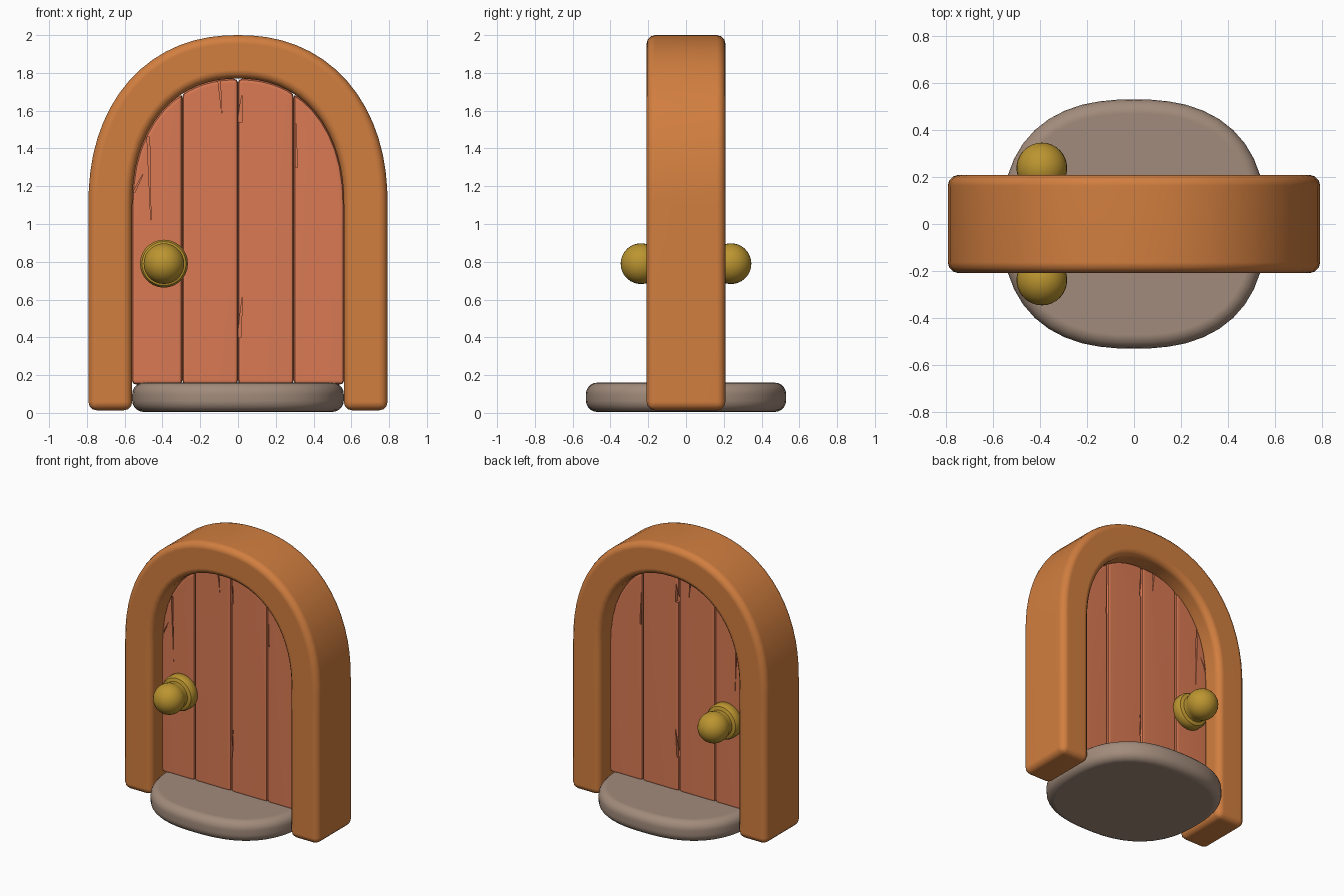
import bpy
import bmesh
from math import sin, cos, pi, radians

if "Cube" in bpy.data.objects:
    bpy.data.objects.remove(bpy.data.objects["Cube"], do_unlink=True)


def material(name, rgb):
    m = bpy.data.materials.new(name)
    m.use_nodes = True
    m.diffuse_color = (*rgb, 1)
    m.node_tree.nodes["Principled BSDF"].inputs["Base Color"].default_value = (*rgb, 1)
    return m


ORANGE_WOOD = material("orange wood", (0.64, 0.21, 0.05))
RED_WOOD = material("red wood", (0.7, 0.195, 0.088))
STONE = material("grey brown stone", (0.36, 0.26, 0.2))
BRASS = material("brass", (0.5, 0.3, 0.03))

SPRING = 1.1          # height where the arch begins
DOOR_W, DOOR_H = 0.562, 0.67
DOOR_Y = 0.088        # half thickness of the door
FULLNESS = 2.2        # roundness of the arch shoulders


def smooth(ob):
    bpy.ops.object.select_all(action='DESELECT')
    ob.select_set(True)
    bpy.context.view_layer.objects.active = ob
    bpy.ops.object.shade_smooth_by_angle(angle=radians(40))


def finish(bm, name, mat):
    bmesh.ops.recalc_face_normals(bm, faces=bm.faces[:])
    me = bpy.data.meshes.new(name)
    bm.to_mesh(me)
    bm.free()
    me.materials.append(mat)
    ob = bpy.data.objects.new(name, me)
    bpy.context.collection.objects.link(ob)
    smooth(ob)
    return ob


def even_shading(ob):
    """Keep the broad faces flat-looking between rounded edges."""
    mod = ob.modifiers.new("even shading", 'WEIGHTED_NORMAL')
    mod.keep_sharp = True


def prism(points, depth, bevel=0, segments=3):
    """Extrude 3D outline points along depth and round the sharp edges."""
    bm = bmesh.new()
    face = bm.faces.new([bm.verts.new(p) for p in points])
    ext = bmesh.ops.extrude_face_region(bm, geom=[face])
    moved = [v for v in ext["geom"] if isinstance(v, bmesh.types.BMVert)]
    bmesh.ops.translate(bm, verts=moved, vec=depth)
    bmesh.ops.recalc_face_normals(bm, faces=bm.faces[:])
    if bevel:
        sharp = [e for e in bm.edges if e.calc_face_angle(0) > radians(25)]
        bmesh.ops.bevel(bm, geom=sharp, offset=bevel, segments=segments,
                        profile=0.5, affect='EDGES', clamp_overlap=True)
    return bm


def rounded(angle, rx, ry, power):
    """Point on a superellipse in the direction of the angle."""
    c, s = cos(angle), sin(angle)
    r = (abs(c) ** power + abs(s) ** power) ** (-1 / power)
    return rx * r * c, ry * r * s


# Arched frame
def arch(width, height, base, y):
    curve = [rounded(pi * i / 32, width, height, FULLNESS) for i in range(33)]
    return ([(width, y, base)] + [(x, y, SPRING + z) for x, z in curve]
            + [(-width, y, base)])


outline = arch(0.792, 0.9, 0.013, -0.209) + arch(0.56, DOOR_H, 0.013, -0.209)[::-1]
even_shading(finish(prism(outline, (0, 0.418, 0), 0.046), "arched_frame", ORANGE_WOOD))


# Door planks, their tops following the arch
def top_at(x):
    t = min(1, abs(x) / DOOR_W)
    return SPRING + DOOR_H * (1 - t ** FULLNESS) ** (1 / FULLNESS)


def plank(name, x0, x1):
    xs = []
    for i in range(9):
        t = i / 8
        if x1 > 0.5:
            t = sin(t * pi / 2)
        elif x0 < -0.5:
            t = 1 - cos(t * pi / 2)
        xs.append(x0 + (x1 - x0) * t)
    pts = [(x1, -DOOR_Y, 0.15), (x0, -DOOR_Y, 0.15)]
    pts += [(x, -DOOR_Y, top_at(x)) for x in xs]
    return finish(prism(pts, (0, 2 * DOOR_Y, 0), 0.024, 2), name, RED_WOOD)


edges = [-DOOR_W, -0.295, 0, 0.295, DOOR_W]
planks = [plank(f"door_plank_{i + 1}", edges[i] - 0.001, edges[i + 1] + 0.001)
          for i in range(4)]

# Splits in the wood: (plank, x at open end, z open end, x tip, z tip, width)
splits = [
    (0, -0.475, 1.46, -0.46, 0.98, 0.014),
    (0, -0.55, 1.17, -0.5, 1.27, 0.012),
    (1, -0.1, 1.76, -0.085, 1.58, 0.012),
    (2, 0.01, 1.54, 0.02, 1.68, 0.03),
    (2, 0.005, 0.4, 0.025, 0.63, 0.02),
    (3, 0.31, 1.3, 0.305, 1.55, 0.01),
]
for p, xa, za, xb, zb, w in splits:
    for side in (-1, 1):
        y = side * (DOOR_Y + 0.02)
        tri = [(xa - w / 2, y, za), (xa + w / 2, y, za), (xb, y, zb)]
        cutter = finish(prism(tri, (0, -side * 0.045, 0)), "split_cutter", RED_WOOD)
        cutter.hide_render = True
        ob = planks[p]
        mod = ob.modifiers.new("split", 'BOOLEAN')
        mod.operation = 'DIFFERENCE'
        mod.solver = 'EXACT'
        mod.object = cutter
        smooth(ob)
        bpy.ops.object.modifier_apply(modifier=mod.name)
        bpy.data.objects.remove(cutter, do_unlink=True)
        smooth(ob)
for ob in planks:
    even_shading(ob)

# Rounded stone doorstep
step = [(*rounded(2 * pi * i / 48, 0.56, 0.53, 2.45), 0.005) for i in range(48)]
even_shading(finish(prism(step, (0, 0, 0.155), 0.06, 5), "stone_step", STONE))

# Turned door knobs with a flange, one on each side
profile = [(0, 0.075), (0.115, 0.075), (0.127, 0.09), (0.127, 0.135), (0.117, 0.152), (0.094, 0.16)]
for i in range(11):
    a = radians(-30 + 12 * i)
    profile.append((0.108 * cos(a), 0.238 + 0.108 * sin(a)))
profile[-1] = (0, 0.346)
for name, side in (("front_knob", -1), ("back_knob", 1)):
    bm = bmesh.new()
    vs = [bm.verts.new((r, side * y, 0)) for r, y in profile]
    lines = [bm.edges.new(pair) for pair in zip(vs, vs[1:])]
    bmesh.ops.spin(bm, geom=vs + lines, cent=(0, 0, 0), axis=(0, 1, 0),
                   angle=2 * pi, steps=28)
    bmesh.ops.remove_doubles(bm, verts=bm.verts[:], dist=0.0005)
    bmesh.ops.translate(bm, verts=bm.verts[:], vec=(-0.392, 0, 0.79))
    finish(bm, name, BRASS)
